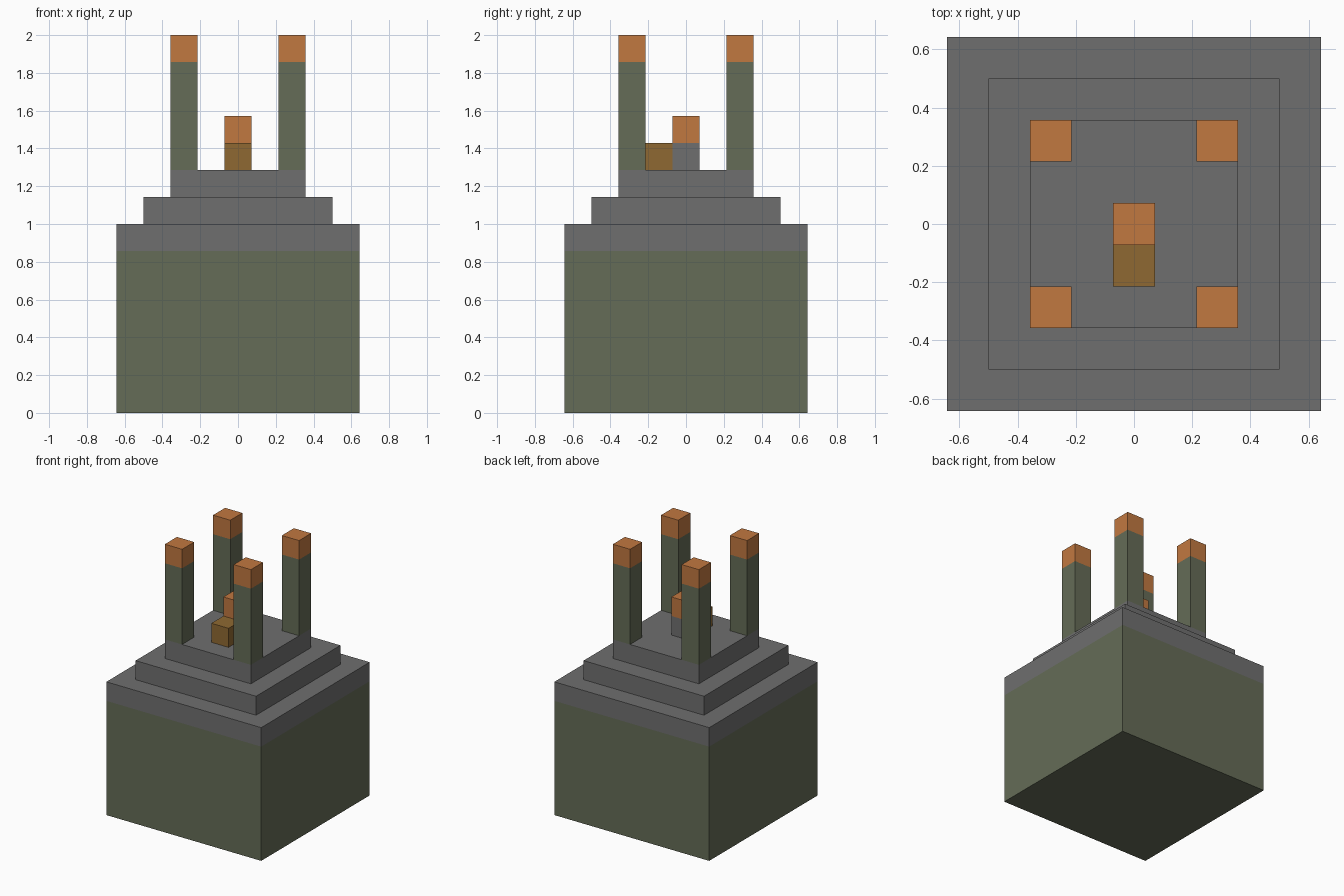
import bpy, bmesh

cube = bpy.data.objects.get("Cube")
if cube:
    bpy.data.objects.remove(cube, do_unlink=True)

U = 1 / 7  # one block


def make_material(name, hex_code):
    srgb = [int(hex_code[i:i + 2], 16) / 255 for i in (0, 2, 4)]
    colour = [c / 12.92 if c <= 0.04045 else ((c + 0.055) / 1.055) ** 2.4 for c in srgb] + [1]
    mat = bpy.data.materials.new(name)
    mat.use_nodes = True
    mat.diffuse_color = colour
    bsdf = next(n for n in mat.node_tree.nodes if n.type == "BSDF_PRINCIPLED")
    bsdf.inputs["Base Color"].default_value = colour
    bsdf.inputs["Roughness"].default_value = 0.9
    return mat


GREEN = make_material("moss green", "656c57")
GREY = make_material("stone grey", "6f6f6f")
ORANGE = make_material("copper orange", "c17840")
BROWN = make_material("ochre brown", "8f6932")


def stack(name, x, y, rings, colours):
    """Square tower: rings are (half width, height) in blocks, one colour per band."""
    mats = list(dict.fromkeys(colours))
    bm = bmesh.new()
    loops = [[bm.verts.new(((x + sx * h) * U, (y + sy * h) * U, z * U))
              for sx, sy in ((-1, -1), (1, -1), (1, 1), (-1, 1))] for h, z in rings]
    for low, high, colour in zip(loops, loops[1:], colours):
        for i in range(4):
            j = (i + 1) % 4
            face = bm.faces.new((low[i], low[j], high[j], high[i]))
            face.material_index = mats.index(colour)
    bm.faces.new(loops[0][::-1]).material_index = mats.index(colours[0])
    bm.faces.new(loops[-1]).material_index = mats.index(colours[-1])
    bmesh.ops.recalc_face_normals(bm, faces=bm.faces)
    mesh = bpy.data.meshes.new(name)
    bm.to_mesh(mesh)
    bm.free()
    for mat in mats:
        mesh.materials.append(mat)
    obj = bpy.data.objects.new(name, mesh)
    bpy.context.collection.objects.link(obj)
    return obj


# Stepped base: green walls, grey rim and two grey tiers
stack("stepped_base", 0, 0,
      [(4.5, 0), (4.5, 6), (4.5, 7), (3.5, 7), (3.5, 8), (2.5, 8), (2.5, 9)],
      [GREEN] + [GREY] * 5)

# Four corner pillars with orange caps
for side, sx in (("left", 1), ("right", -1)):
    for end, sy in (("front", -1), ("back", 1)):
        stack(f"{end}_{side}_pillar", 2 * sx, 2 * sy,
              [(0.5, 9), (0.5, 13), (0.5, 14)], [GREEN, ORANGE])

# Central pedestal with orange cap, and the step in front of it
stack("centre_pedestal", 0, 0, [(0.5, 9), (0.5, 10), (0.5, 11)], [GREY, ORANGE])
stack("front_step", 0, -1, [(0.5, 9), (0.5, 10)], [BROWN])
